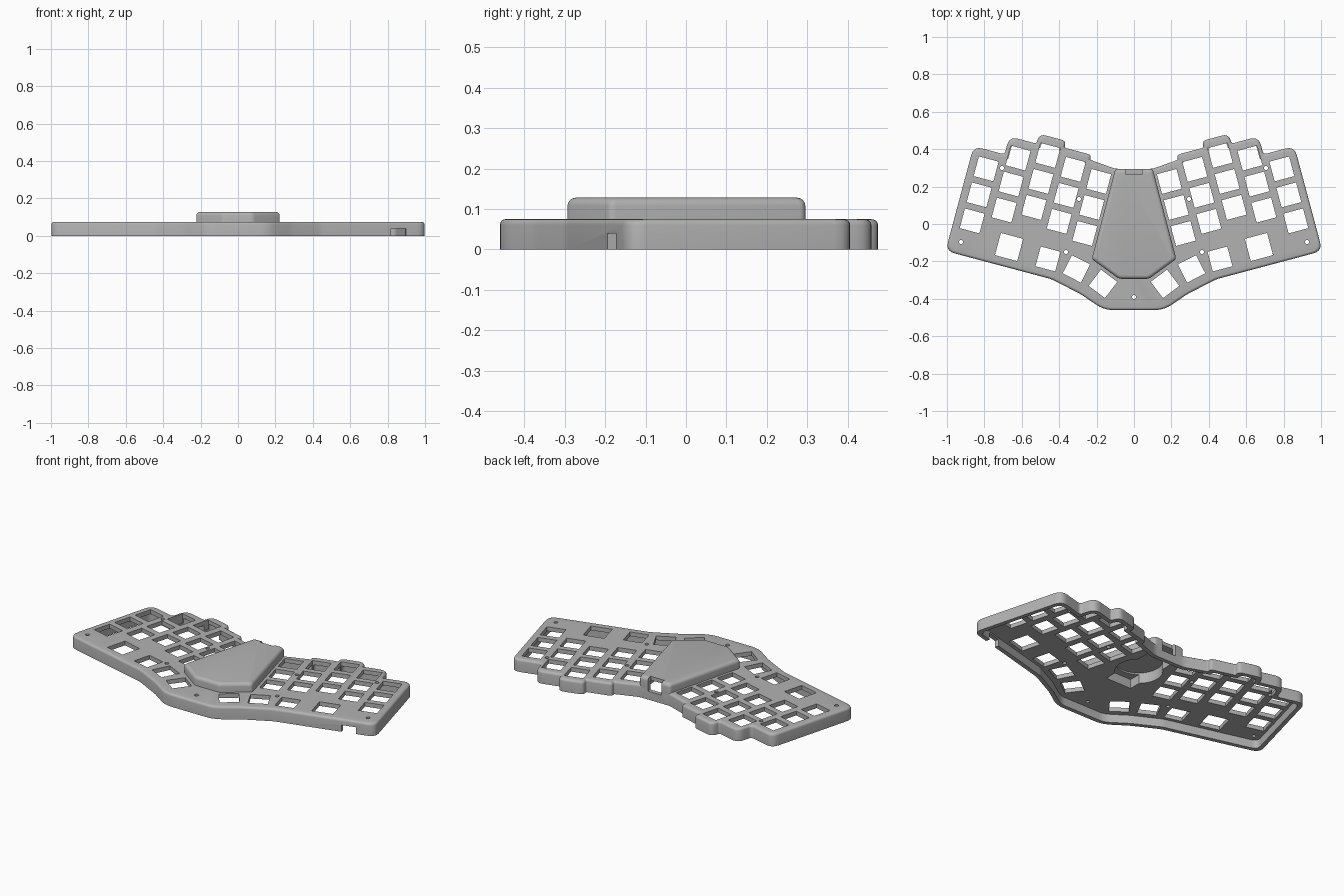
import bpy, bmesh, math
from mathutils import Matrix, Vector

cube = bpy.data.objects.get("Cube")
if cube:
    bpy.data.objects.remove(cube, do_unlink=True)

TILT = math.radians(15)
COLUMNS = [(0.241, 0.171), (0.39, 0.198), (0.54, 0.235), (0.69, 0.18), (0.84, 0.08)]
PITCH, HOLE, MARGIN = 0.144, 0.109, 0.1
TOP, PLATE_BOTTOM, WALL = 0.075, 0.05, 0.025

grey = bpy.data.materials.new("case_grey")
grey.use_nodes = True
grey.diffuse_color = (0.45, 0.45, 0.45, 1)
grey.node_tree.nodes["Principled BSDF"].inputs["Base Color"].default_value = grey.diffuse_color


def tilted(a, b):
    """Point in the tilted frame of the left key field."""
    c, s = math.cos(TILT), math.sin(TILT)
    return Vector((c * a - s * b, s * a + c * b))


def mirrored(half):
    """Close a clockwise +x half outline with its mirror image."""
    return half + [Vector((-p.x, p.y)) for p in reversed(half)]


def inset(pts, d):
    """Move every side of a clockwise polygon inward by d."""
    out = []
    for i, p in enumerate(pts):
        e1 = (p - pts[i - 1]).normalized()
        e2 = (pts[(i + 1) % len(pts)] - p).normalized()
        n1, n2 = Vector((e1.y, -e1.x)), Vector((e2.y, -e2.x))
        out.append(p + (n1 + n2) * (d / (1 + n1.dot(n2))))
    return out


def rounded(pts, radius, steps=5):
    """Round the corners, generously on convex ones."""
    out = []
    for i, p in enumerate(pts):
        a, b = pts[i - 1] - p, pts[(i + 1) % len(pts)] - p
        short = min(a.length, b.length)
        convex = a.x * b.y - a.y * b.x > 0
        r = min(radius, 0.7 * short) if convex else min(0.4 * radius, 0.25 * short)
        p0, p1 = p + a.normalized() * r, p + b.normalized() * r
        for k in range(steps + 1):
            t = k / steps
            out.append(p0 * (1 - t) ** 2 + p * 2 * t * (1 - t) + p1 * t * t)
    return out


def make_object(name, bm):
    bmesh.ops.recalc_face_normals(bm, faces=bm.faces)
    mesh = bpy.data.meshes.new(name)
    bm.to_mesh(mesh)
    bm.free()
    mesh.materials.append(grey)
    obj = bpy.data.objects.new(name, mesh)
    bpy.context.scene.collection.objects.link(obj)
    return obj


def loft(name, pts, profile, radius):
    """Stack rounded outlines; profile holds (inset, height) pairs."""
    bm = bmesh.new()
    rings = [[bm.verts.new((p.x, p.y, z)) for p in rounded(inset(pts, d), radius)]
             for d, z in profile]
    for low, high in zip(rings, rings[1:]):
        for i in range(len(low)):
            bm.faces.new((low[i - 1], low[i], high[i], high[i - 1]))
    bm.faces.new(rings[0])
    bm.faces.new(rings[-1])
    return make_object(name, bm)


def soft_top(r, base, top, steps=4):
    """Profile of a straight wall with a rounded top edge."""
    arc = [math.pi / 2 * k / steps for k in range(steps + 1)]
    return [(0, base)] + [(r * (1 - math.cos(t)), top - r * (1 - math.sin(t))) for t in arc]


def add_box(bm, x, y, z0, z1, w, d, angle=0):
    m = (Matrix.Translation((x, y, (z0 + z1) / 2)) @ Matrix.Rotation(angle, 4, 'Z')
         @ Matrix.Diagonal((w, d, z1 - z0, 1)))
    bmesh.ops.create_cube(bm, size=1, matrix=m)


def add_cylinder(bm, x, y, z0, z1, r, sides):
    bmesh.ops.create_cone(bm, cap_ends=True, segments=sides, radius1=r, radius2=r,
                          depth=z1 - z0, matrix=Matrix.Translation((x, y, (z0 + z1) / 2)))


def cut(cutter, *targets):
    cutter.hide_render = True
    for obj in targets:
        mod = obj.modifiers.new("cut", 'BOOLEAN')
        mod.operation, mod.solver, mod.object = 'DIFFERENCE', 'EXACT', cutter
        bpy.context.view_layer.objects.active = obj
        bpy.ops.object.modifier_apply(modifier=mod.name)
    bpy.data.objects.remove(cutter, do_unlink=True)


# Case outline: stepped column tops, outer side, angled front
half = [Vector((0.1, 0.295))]
for i, (a, b) in enumerate(COLUMNS):
    if i:
        half.append(tilted(a - 0.075, b + MARGIN))
    if i < len(COLUMNS) - 1:
        half.append(tilted(a + 0.075, b + MARGIN))
half += [tilted(0.936, COLUMNS[-1][1] + MARGIN), tilted(0.936, -0.4), tilted(0.349, -0.399),
         Vector((0.285, -0.375)), Vector((0.16, -0.46))]
outline = mirrored(half)
case = loft("case", outline, soft_top(0.014, 0, TOP), 0.05)
cut(loft("cavity", outline, [(WALL, -0.1), (WALL, PLATE_BOTTOM)], 0.035), case)

# Raised centre cover
cover_outline = mirrored([Vector((0.1, 0.295)), Vector((0.226, -0.187)), Vector((0.08, -0.293))])
cover = loft("centre_cover", cover_outline, soft_top(0.02, 0.06, 0.128), 0.015)

# Key and screw holes
bm = bmesh.new()
keys = [(*tilted(a, b - row * PITCH), TILT, HOLE) for a, b in COLUMNS for row in range(3)]
keys += [(0.668, -0.123, TILT, 0.123), (0.46, -0.187, TILT, HOLE),
         (0.308, -0.24, math.radians(27), HOLE), (0.166, -0.32, math.radians(37), HOLE)]
screws = [(0.925, -0.096), (0.706, 0.3), (0.294, 0.134), (0.364, -0.15)]
for side in (1, -1):
    for x, y, angle, size in keys:
        add_box(bm, side * x, y, 0.02, 0.1, size, size, side * angle)
    for x, y in screws:
        add_cylinder(bm, side * x, y, 0.02, 0.1, 0.011, 16)
add_cylinder(bm, 0, -0.39, 0.02, 0.1, 0.011, 16)
cut(make_object("hole_cutter", bm), case)

# Controller bay and round recess under the cover
bm = bmesh.new()
add_box(bm, 0, 0.07, 0.01, 0.105, 0.17, 0.4)
cut(make_object("bay_cutter", bm), case, cover)
bm = bmesh.new()
add_cylinder(bm, 0, 0.04, 0.01, 0.114, 0.13, 48)
cut(make_object("recess_cutter", bm), case, cover)

# Cable slot at the back
bm = bmesh.new()
add_box(bm, 0, 0.295, 0.05, 0.15, 0.09, 0.055)
cut(make_object("slot_cutter", bm), case, cover)

# Cable notch in the front wall
bm = bmesh.new()
add_box(bm, 0.86, -0.19, -0.05, 0.04, 0.083, 0.1, TILT)
cut(make_object("notch_cutter", bm), case)

# Smooth rounded edges, keep flat faces crisp
bpy.ops.object.select_all(action='DESELECT')
for obj in (case, cover):
    obj.select_set(True)
bpy.context.view_layer.objects.active = case
bpy.ops.object.shade_smooth_by_angle(angle=math.radians(35))
